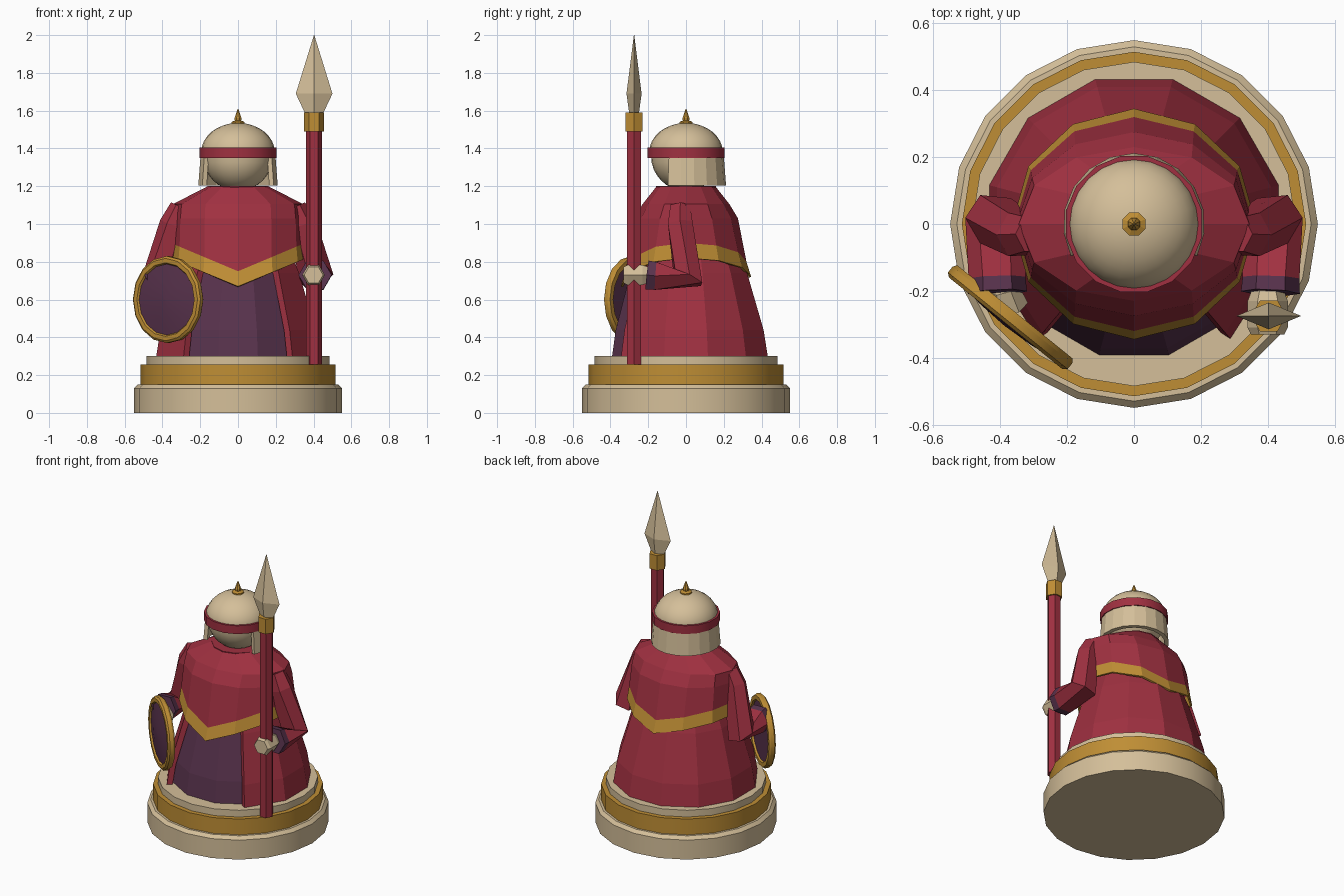
import bpy, bmesh, math
from mathutils import Matrix, Vector

if "Cube" in bpy.data.objects:
    bpy.data.objects.remove(bpy.data.objects["Cube"], do_unlink=True)


def material(name, rgb):
    m = bpy.data.materials.new(name)
    m.use_nodes = True
    m.diffuse_color = (*rgb, 1)
    m.node_tree.nodes["Principled BSDF"].inputs["Base Color"].default_value = (*rgb, 1)
    return m


CREAM = material("cream", (0.66, 0.52, 0.32))
GOLD = material("gold", (0.52, 0.27, 0.035))
RED = material("crimson", (0.35, 0.03, 0.052))
PURPLE = material("dark plum", (0.10, 0.033, 0.075))


def skin_rows(name, rows, mats, row_mats=None, closed=True, caps=True, smooth=0):
    """Bridge rows of points into one surface; row_mats picks a material per strip."""
    bm = bmesh.new()
    grid = [[bm.verts.new(p) for p in row] for row in rows]
    n = len(grid[0])
    for k, (low, high) in enumerate(zip(grid, grid[1:])):
        for i in range(n if closed else n - 1):
            j = (i + 1) % n
            f = bm.faces.new((low[i], low[j], high[j], high[i]))
            f.material_index = row_mats[k] if row_mats else 0
    if caps and closed:
        for row, strip in ((grid[0], 0), (grid[-1], -1)):
            f = bm.faces.new(row)
            f.material_index = row_mats[strip] if row_mats else 0
    bmesh.ops.recalc_face_normals(bm, faces=bm.faces)
    mesh = bpy.data.meshes.new(name)
    bm.to_mesh(mesh)
    bm.free()
    ob = bpy.data.objects.new(name, mesh)
    bpy.context.collection.objects.link(ob)
    for m in mats:
        mesh.materials.append(m)
    if smooth:
        bpy.ops.object.select_all(action="DESELECT")
        ob.select_set(True)
        bpy.context.view_layer.objects.active = ob
        bpy.ops.object.shade_smooth_by_angle(angle=math.radians(smooth))
    return ob


def ring_angles(n, offset=0):
    return [offset + 360 * i / n for i in range(n)]


def lathe(name, profile, angles, mats, center=(0, 0), matrix=None, **kw):
    """Profile entries are (radius, z) or (x radius, y radius, z)."""
    rows = []
    for p in profile:
        rx, ry, z = p[0], p[-2], p[-1]
        row = [Vector((center[0] + rx * math.cos(math.radians(a)),
                       center[1] + ry * math.sin(math.radians(a)), z)) for a in angles]
        rows.append([matrix @ v for v in row] if matrix else row)
    return skin_rows(name, rows, mats, **kw)


def solidify(ob, thickness):
    mod = ob.modifiers.new("thickness", "SOLIDIFY")
    mod.thickness = thickness
    mod.offset = -1


def tube(name, stations, mats, sides=6, **kw):
    """Tapered limb through (point, radius) stations with mitred joints."""
    pts = [Vector(p) for p, r in stations]
    rows = []
    for i, (p, r) in enumerate(stations):
        d = (pts[min(i + 1, len(pts) - 1)] - pts[max(i - 1, 0)]).normalized()
        side = Vector((1, 0, 0))
        side = (side - d * side.dot(d)).normalized()
        up = d.cross(side)
        rows.append([pts[i] + r * (side * math.cos(math.tau * k / sides)
                                   + up * math.sin(math.tau * k / sides)) for k in range(sides)])
    return skin_rows(name, rows, mats, **kw)


# Stepped round base
round20 = ring_angles(20, 18)
lathe("base_foot", [(0.55, 0), (0.55, 0.13), (0.53, 0.15)], round20, [CREAM], smooth=30)
lathe("base_band", [(0.515, 0.15), (0.515, 0.255)], round20, [GOLD], smooth=30)
lathe("base_top", [(0.485, 0.255), (0.485, 0.30)], round20, [CREAM], smooth=30)

# Inner tunic, and the robe open at the front
twelve = ring_angles(12, 15)
lathe("tunic", [(0.405, 0.30), (0.385, 0.44), (0.305, 0.74), (0.2, 1.0)], twelve, [PURPLE])
robe = lathe("robe", [(0.448, 0.30), (0.425, 0.44), (0.335, 0.74), (0.27, 0.9), (0.2, 1.1)],
             [-50] + [15 * k for k in range(-1, 14, 2)] + [230], [RED], closed=False)
solidify(robe, 0.035)


# Shoulder cape with a dipping gold hem
def hem(a):
    dip, rise = (0.67, 0.15) if math.sin(a) < 0 else (0.72, 0.10)
    return dip + rise * abs(math.cos(a))


cape_rows = []
for rx, ry, z, above in [(0.16, 0.155, 1.2, None), (0.345, 0.23, 1.105, None),
                         (0.352, 0.275, 1.03, None), (0.357, 0.32, 0, 0.08), (0.365, 0.345, 0, 0)]:
    cape_rows.append([(rx * math.cos(a), ry * math.sin(a), z if above is None else hem(a) + above)
                      for a in map(math.radians, ring_angles(12))])
cape = skin_rows("cape", cape_rows, [RED, GOLD], [0, 0, 0, 1], caps=False)
solidify(cape, 0.012)
lathe("collar", [(0.155, 1.12), (0.16, 1.2)], ring_angles(12), [RED])

# Head, helmet dome and brow band
round24 = ring_angles(24)


def arc(radius, height, z, start, end, steps):
    angs = [math.radians(start + (end - start) * i / steps) for i in range(steps + 1)]
    return [(radius * math.cos(a), z + height * math.sin(a)) for a in angs]


lathe("head", arc(0.185, 0.185, 1.36, -88, 0, 8), round24, [CREAM], smooth=40)
lathe("helmet_dome", arc(0.195, 0.155, 1.38, 0, 88, 8), round24, [CREAM], smooth=40)
lathe("brow_band", [(0.207, 1.35), (0.207, 1.405)], ring_angles(16, 11.25), [RED], smooth=30)

# Neck guard wrapping the sides and back of the head
guard = lathe("neck_guard", [(0.212, 1.205), (0.2, 1.36)],
              [-27 + 234 * k / 12 for k in range(13)], [CREAM], closed=False)
solidify(guard, 0.025)

# Finial on the helmet
lathe("finial", [(0.037, 1.52), (0.037, 1.54), (0.018, 1.548), (0.02, 1.56), (0.002, 1.61)],
      ring_angles(8, 22.5), [GOLD])

# Arms with plum cuffs, and hands
for s, label in ((1, "left"), (-1, "right")):
    tube(label + "_arm",
         [((s * 0.30, -0.03, 1.09), 0.06), ((s * 0.34, -0.03, 1.0), 0.075),
          ((s * 0.415, 0.01, 0.715), 0.092), ((s * 0.41, -0.16, 0.725), 0.085),
          ((s * 0.408, -0.205, 0.73), 0.088)],
         [RED, PURPLE], row_mats=[0, 0, 0, 1])
tube("left_hand", [((0.40, -0.19, 0.73), 0.045), ((0.40, -0.23, 0.73), 0.06),
                   ((0.40, -0.31, 0.73), 0.06), ((0.40, -0.33, 0.73), 0.05)], [CREAM])
tube("right_hand", [((-0.39, -0.19, 0.71), 0.045), ((-0.37, -0.25, 0.68), 0.055)], [CREAM])

# Spear
spear = (0.403, -0.275)
six = ring_angles(6)
lathe("spear_shaft", [(0.043, 0.255), (0.043, 1.5)], six, [RED], center=spear)
lathe("spear_socket", [(0.053, 1.49), (0.053, 1.59)], six, [GOLD], center=spear)
lathe("spear_head", [(0.045, 0.025, 1.58), (0.097, 0.04, 1.69), (0.001, 0.001, 2.0)],
      ring_angles(4), [CREAM], center=spear)

# Round shield facing outward and forward
front = Vector((-0.63, -0.78, 0)).normalized()
up = Vector((0, 0, 1))
turn = Matrix((up.cross(front), up, front)).transposed().to_4x4()
lathe("shield",
      [(0.004, -0.01), (0.19, -0.01), (0.195, -0.022), (0.222, -0.022), (0.23, -0.01),
       (0.23, 0.012), (0.218, 0.022), (0.195, 0.022), (0.188, 0.012), (0.1, 0.025), (0.004, 0.03)],
      ring_angles(16), [PURPLE, GOLD], matrix=Matrix.Translation((-0.37, -0.28, 0.60)) @ turn,
      row_mats=[0] + [1] * 7 + [0, 0], smooth=25)
